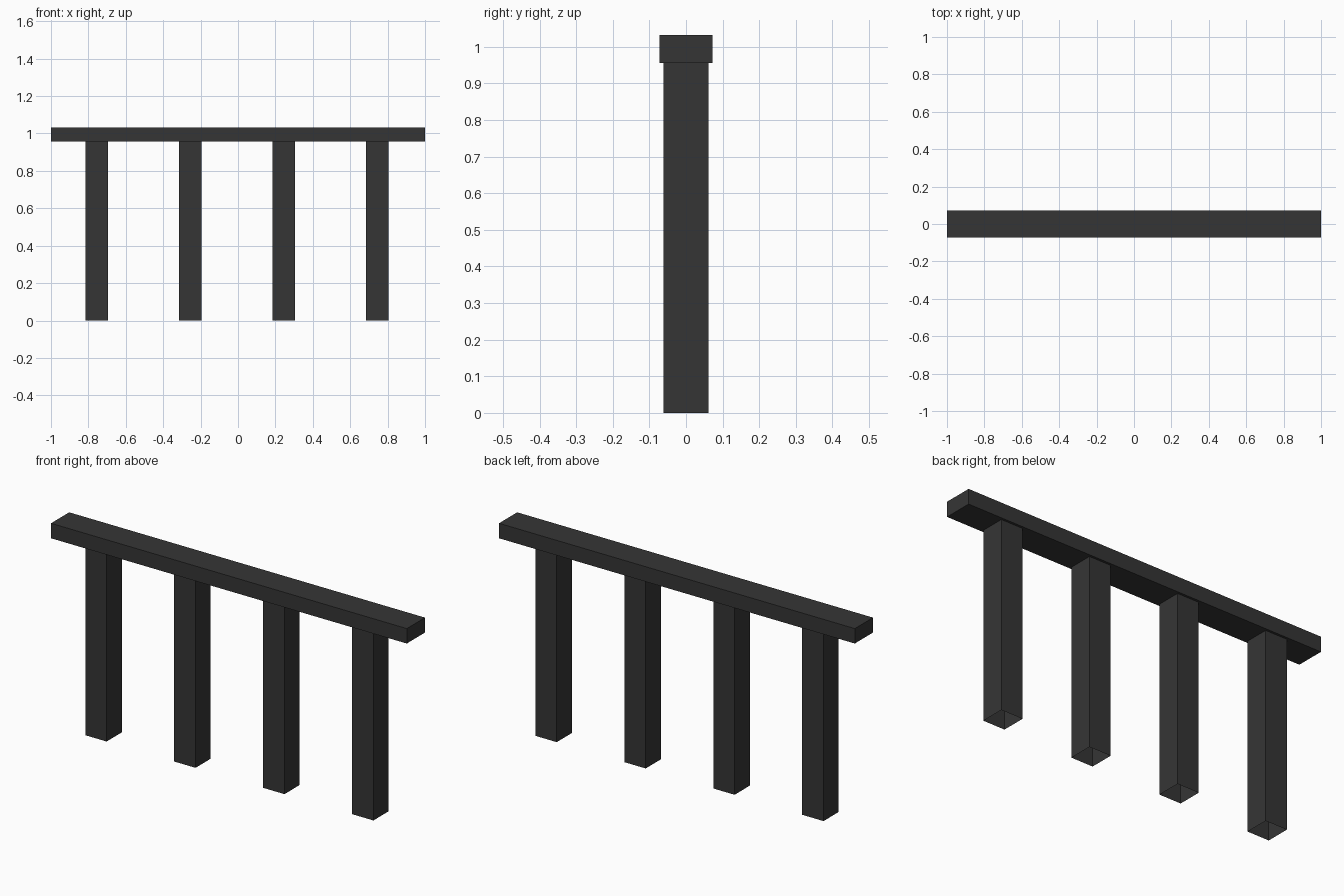
import bpy
import bmesh
from mathutils import Matrix, Vector

if "Cube" in bpy.data.objects:
    bpy.data.objects.remove(bpy.data.objects["Cube"])

paint = bpy.data.materials.new("charcoal")
paint.diffuse_color = (0.036, 0.036, 0.036, 1.0)
paint.use_nodes = True
paint.node_tree.nodes["Principled BSDF"].inputs["Base Color"].default_value = paint.diffuse_color


def box(name, lo, hi, open_ends=False):
    """Axis-aligned box between two corners, optionally without top and bottom."""
    lo, hi = Vector(lo), Vector(hi)
    bm = bmesh.new()
    place = Matrix.Translation((lo + hi) / 2) @ Matrix.Diagonal((*(hi - lo), 1))
    bmesh.ops.create_cube(bm, size=1, matrix=place)
    bm.normal_update()
    if open_ends:
        ends = [f for f in bm.faces if abs(f.normal.z) > 0.9]
        bmesh.ops.delete(bm, geom=ends, context='FACES_ONLY')
    mesh = bpy.data.meshes.new(name)
    bm.to_mesh(mesh)
    bm.free()
    mesh.materials.append(paint)
    obj = bpy.data.objects.new(name, mesh)
    bpy.context.collection.objects.link(obj)
    return obj


RAIL_BOTTOM, RAIL_TOP = 0.956, 1.032
HALF_POST = 0.06

# Top rail
box("top_rail", (-1, -0.073, RAIL_BOTTOM), (1, 0.073, RAIL_TOP))

# Evenly spaced hollow posts, open underneath
for i in range(4):
    x = -0.756 + 0.5 * i
    box(f"post_{i + 1}", (x - HALF_POST, -0.061, 0),
        (x + HALF_POST, 0.061, RAIL_BOTTOM), open_ends=True)
